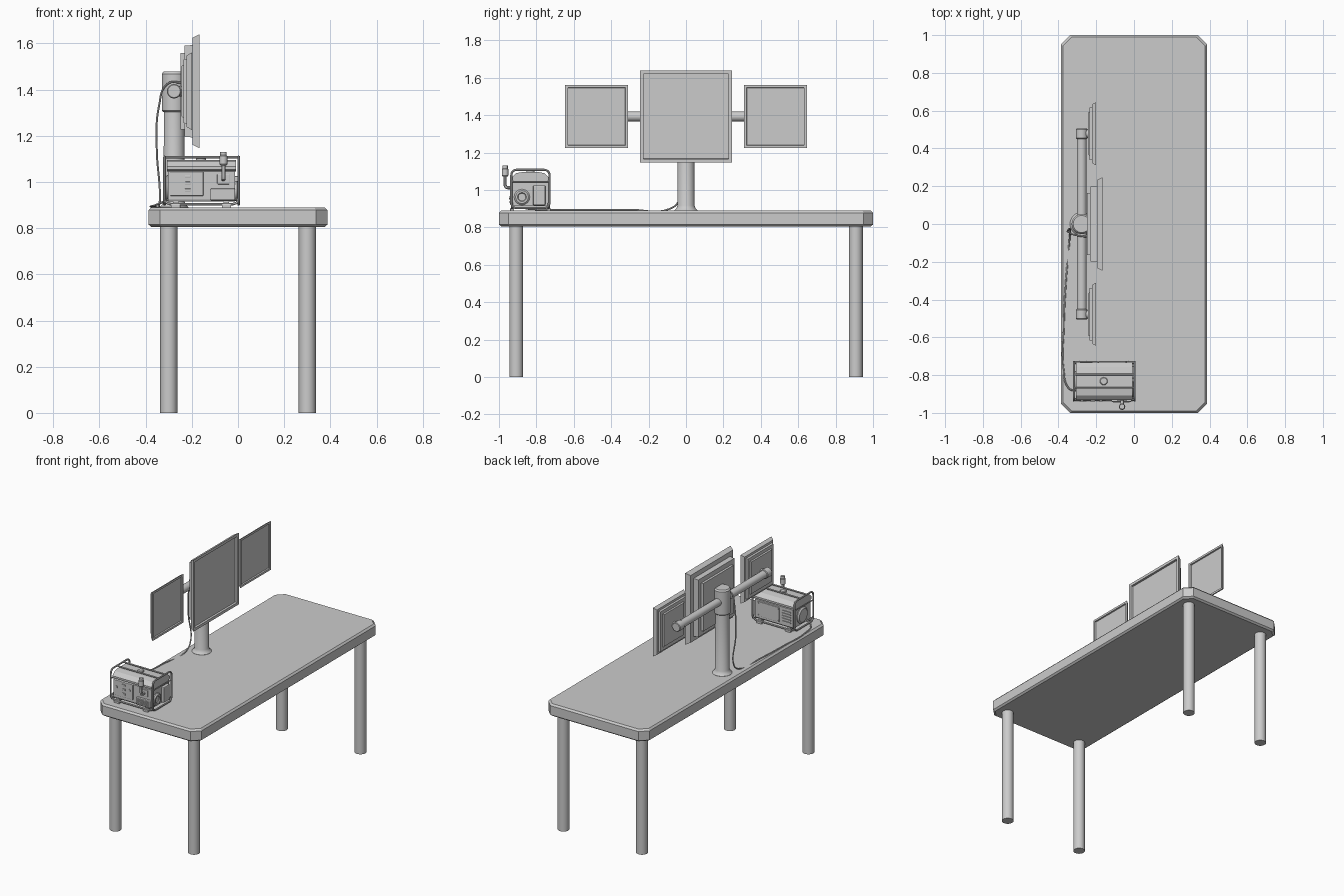
import bpy, bmesh, math
from mathutils import Vector

if "Cube" in bpy.data.objects:
    bpy.data.objects.remove(bpy.data.objects["Cube"])


def finish(ob, angle=35):
    bpy.ops.object.select_all(action='DESELECT')
    ob.select_set(True)
    bpy.context.view_layer.objects.active = ob
    bpy.ops.object.shade_smooth_by_angle(angle=math.radians(angle))
    return ob


def loft(name, rings):
    """Skin a list of equal-length point rings and cap both ends."""
    bm = bmesh.new()
    vs = [[bm.verts.new(p) for p in r] for r in rings]
    n = len(rings[0])
    for a, b in zip(vs, vs[1:]):
        for i in range(n):
            bm.faces.new((a[i], a[(i + 1) % n], b[(i + 1) % n], b[i]))
    bm.faces.new(vs[0])
    bm.faces.new(vs[-1])
    bmesh.ops.recalc_face_normals(bm, faces=bm.faces)
    me = bpy.data.meshes.new(name)
    bm.to_mesh(me)
    bm.free()
    ob = bpy.data.objects.new(name, me)
    bpy.context.collection.objects.link(ob)
    return ob


def lathe(name, origin, axis, profile, n=32):
    """Turned part: profile is (radius, distance along axis)."""
    u = {'X': Vector((0, 1, 0)), 'Y': Vector((0, 0, 1)), 'Z': Vector((1, 0, 0))}[axis]
    w = {'X': Vector((1, 0, 0)), 'Y': Vector((0, 1, 0)), 'Z': Vector((0, 0, 1))}[axis]
    v = w.cross(u)
    rings = [[Vector(origin) + w * h + (u * math.cos(2 * math.pi * i / n)
              + v * math.sin(2 * math.pi * i / n)) * r for i in range(n)] for r, h in profile]
    return finish(loft(name, rings))


def box(name, lo, hi, bevel=0.0):
    rings = [[(lo[0], lo[1], z), (hi[0], lo[1], z), (hi[0], hi[1], z), (lo[0], hi[1], z)]
             for z in (lo[2], hi[2])]
    ob = loft(name, rings)
    if bevel:
        m = ob.modifiers.new('bevel', 'BEVEL')
        m.width, m.segments = bevel, 2
    return ob


def tube(name, pts, r, closed=False, smooth=False):
    cu = bpy.data.curves.new(name, 'CURVE')
    cu.dimensions, cu.bevel_depth, cu.bevel_resolution = '3D', r, 3
    cu.use_fill_caps = True
    cu.resolution_u = 8
    sp = cu.splines.new('BEZIER' if smooth else 'POLY')
    items = sp.bezier_points if smooth else sp.points
    items.add(len(pts) - 1)
    for p, q in zip(items, pts):
        if smooth:
            p.co = q
            p.handle_left_type = p.handle_right_type = 'AUTO'
        else:
            p.co = (*q, 1)
    sp.use_cyclic_u = closed
    ob = bpy.data.objects.new(name, cu)
    bpy.context.collection.objects.link(ob)
    bpy.ops.object.select_all(action='DESELECT')
    ob.select_set(True)
    bpy.context.view_layer.objects.active = ob
    bpy.ops.object.convert(target='MESH')
    return finish(bpy.context.view_layer.objects.active)


# Table top with clipped corners and eased edges
def octagon(d, z):
    x, y, c = 0.387 - d, 1.0 - d, 0.05 - d * 0.4
    return [(x, c - y, z), (x, y - c, z), (x - c, y, z), (c - x, y, z),
            (-x, y - c, z), (-x, c - y, z), (c - x, -y, z), (x - c, -y, z)]


loft('table_top', [octagon(0.012, 0.805), octagon(0, 0.815), octagon(0, 0.878), octagon(0.011, 0.89)])

# Legs
for sx in (-1, 1):
    for sy in (-1, 1):
        lathe('table_leg', (sx * 0.3, sy * 0.908, 0), 'Z', [(0.037, 0), (0.037, 0.81)])

# Monitor stand
PX, AZ = -0.277, 1.393
lathe('stand_pole', (PX, 0, 0.885), 'Z',
      [(0.062, 0), (0.062, 0.006), (0.052, 0.016), (0.045, 0.032), (0.044, 0.56)])
lathe('pole_collar', (PX, 0, 1.303), 'Z',
      [(0.046, 0), (0.053, 0.006), (0.053, 0.165), (0.045, 0.175)])
lathe('cross_arm', (PX, -0.49, AZ), 'Y', [(0.026, 0), (0.026, 0.98)])
lathe('centre_mount', (PX, 0, AZ), 'X', [(0.035, 0), (0.035, 0.04)])
for s in (-1, 1):
    lathe('arm_end', (PX, s * 0.478 - 0.027, AZ), 'Y',
          [(0.027, 0), (0.031, 0.004), (0.031, 0.05), (0.027, 0.054)])
    lathe('side_mount', (PX, s * 0.478, AZ), 'X', [(0.022, 0), (0.022, 0.045)])


# Monitors: stepped back, flared edge, recessed screen
def monitor(name, y, profile):
    loft(name, [[(x, y + a * h, AZ + b * h) for a, b in ((-1, -1), (1, -1), (1, 1), (-1, 1))]
                for x, h in profile])


monitor('centre_monitor', 0, [(-0.248, 0.155), (-0.248, 0.165), (-0.232, 0.165), (-0.232, 0.197),
                              (-0.197, 0.2), (-0.197, 0.232), (-0.167, 0.247), (-0.167, 0.228),
                              (-0.180, 0.226)])
for s in (-1, 1):
    monitor('side_monitor', s * 0.478, [(-0.244, 0.11), (-0.236, 0.115), (-0.236, 0.138),
                                        (-0.222, 0.14), (-0.222, 0.155), (-0.2, 0.168),
                                        (-0.2, 0.154), (-0.209, 0.152)])

# Power cable from the generator up to the centre monitor
tube('power_cable', [(-0.30, -0.885, 0.925), (-0.345, -0.87, 0.905), (-0.373, -0.77, 0.895),
                     (-0.372, -0.55, 0.895), (-0.36, -0.3, 0.895), (-0.342, -0.09, 0.898),
                     (-0.338, -0.04, 0.94), (-0.352, -0.04, 1.15), (-0.342, -0.045, 1.33),
                     (-0.305, -0.06, 1.425), (-0.235, -0.07, 1.43)], 0.0045, smooth=True)

# Generator body with sloping shoulders
X0, X1, YC = -0.303, -0.012, -0.832


def prism(name, half, x0, x1):
    pts = [(d, z) for d, z in half] + [(-d, z) for d, z in reversed(half)]
    return loft(name, [[(x, YC + d, z) for d, z in pts] for x in (x0, x1)])


prism('generator_body', [(0.09, 0.915), (0.096, 0.925), (0.096, 1.045), (0.085, 1.05)], X0, X1)
prism('fuel_tank', [(0.085, 1.045), (0.1, 1.053), (0.1, 1.066), (0.075, 1.09), (0.04, 1.096)],
      X0 - 0.004, X1 + 0.004)
lathe('fuel_cap', (-0.16, YC, 1.092), 'Z', [(0.021, 0), (0.021, 0.012), (0.017, 0.016)], 20)
for d in (-0.035, 0.035):
    tube('top_rail', [(-0.318, YC + d, 1.107), (0.003, YC + d, 1.107)], 0.005)


# Tubular frame
def hoop(x, hy, z0, z1, r):
    pts = []
    for k, (sy, z) in enumerate(((1, z1 - r), (-1, z1 - r), (-1, z0 + r), (1, z0 + r))):
        for i in range(6):
            a = math.pi / 2 * (k + i / 5)
            pts.append((x, YC + sy * (hy - r) + r * math.cos(a), z + r * math.sin(a)))
    return pts


for x in (-0.318, 0.003):
    tube('frame_hoop', hoop(x, 0.102, 0.903, 1.108, 0.028), 0.006, closed=True)
    tube('frame_crossbar', [(x, YC - 0.1, 1.045), (x, YC + 0.1, 1.045)], 0.004)
for s in (-1, 1):
    y = YC + s * 0.098
    tube('base_rail', [(-0.318, y, 0.93), (-0.31, y, 0.91), (-0.29, y, 0.903), (-0.025, y, 0.903),
                       (-0.005, y, 0.91), (0.003, y, 0.93)], 0.006)
    for x in (-0.27, -0.05):
        box('rubber_foot', (x - 0.02, y - 0.01, 0.888), (x + 0.02, y + 0.01, 0.903), 0.002)
        box('cross_bracket', (x - 0.012, YC - 0.095, 0.9), (x + 0.012, YC + 0.095, 0.918))

# Front face: sockets, panel, muffler and exhaust
F = YC - 0.096
box('control_panel', (-0.295, F - 0.006, 0.94), (-0.15, F + 0.01, 1.045), 0.003)
for z in (0.965, 0.995, 1.025):
    box('socket', (-0.23, F - 0.011, z - 0.006), (-0.205, F, z + 0.006), 0.002)
for x in (-0.275, -0.175):
    lathe('switch_knob', (x, F - 0.012, 1.0), 'Y', [(0.009, 0), (0.009, 0.012)], 16)
box('muffler', (-0.12, F - 0.014, 0.92), (-0.012, F + 0.01, 0.972), 0.006)
for i in range(5):
    box('muffler_fin', (-0.11, F - 0.018, 0.929 + i * 0.008), (-0.025, F, 0.932 + i * 0.008))
box('exhaust_flange', (-0.09, F - 0.006, 0.99), (-0.036, F + 0.01, 1.035), 0.003)
tube('exhaust_pipe', [(-0.063, F, 1.012), (-0.063, -0.953, 1.012), (-0.063, -0.963, 1.016),
                      (-0.063, -0.967, 1.026), (-0.063, -0.967, 1.09)], 0.009)
lathe('exhaust_cap', (-0.063, -0.967, 1.072), 'Z',
      [(0.013, 0), (0.017, 0.005), (0.017, 0.04), (0.014, 0.044), (0.014, 0.058)], 20)

# Rear face: access panel, vents and bolts
B = YC + 0.096
box('access_panel', (-0.2, B - 0.01, 0.935), (-0.03, B + 0.004, 1.035), 0.003)
for i in range(5):
    box('vent_slat', (-0.285, B - 0.01, 0.945 + i * 0.018), (-0.22, B + 0.005, 0.953 + i * 0.018))
for x in (-0.19, -0.04):
    for z in (0.945, 1.025):
        lathe('panel_bolt', (x, B, z), 'Y', [(0.004, 0), (0.004, 0.007)], 8)

# Ends: recoil starter, air filter box and alternator cover
lathe('recoil_starter', (X1, -0.877, 0.962), 'X',
      [(0.042, 0), (0.042, 0.008), (0.034, 0.015), (0.024, 0.015), (0.02, 0.01)], 24)
box('air_filter', (X1 - 0.01, -0.818, 0.918), (X1 + 0.02, -0.752, 1.025), 0.006)
lathe('alternator_cover', (X0 + 0.003, YC, 0.975), 'X',
      [(0.055, 0), (0.055, -0.007), (0.045, -0.015), (0.02, -0.015)], 24)
